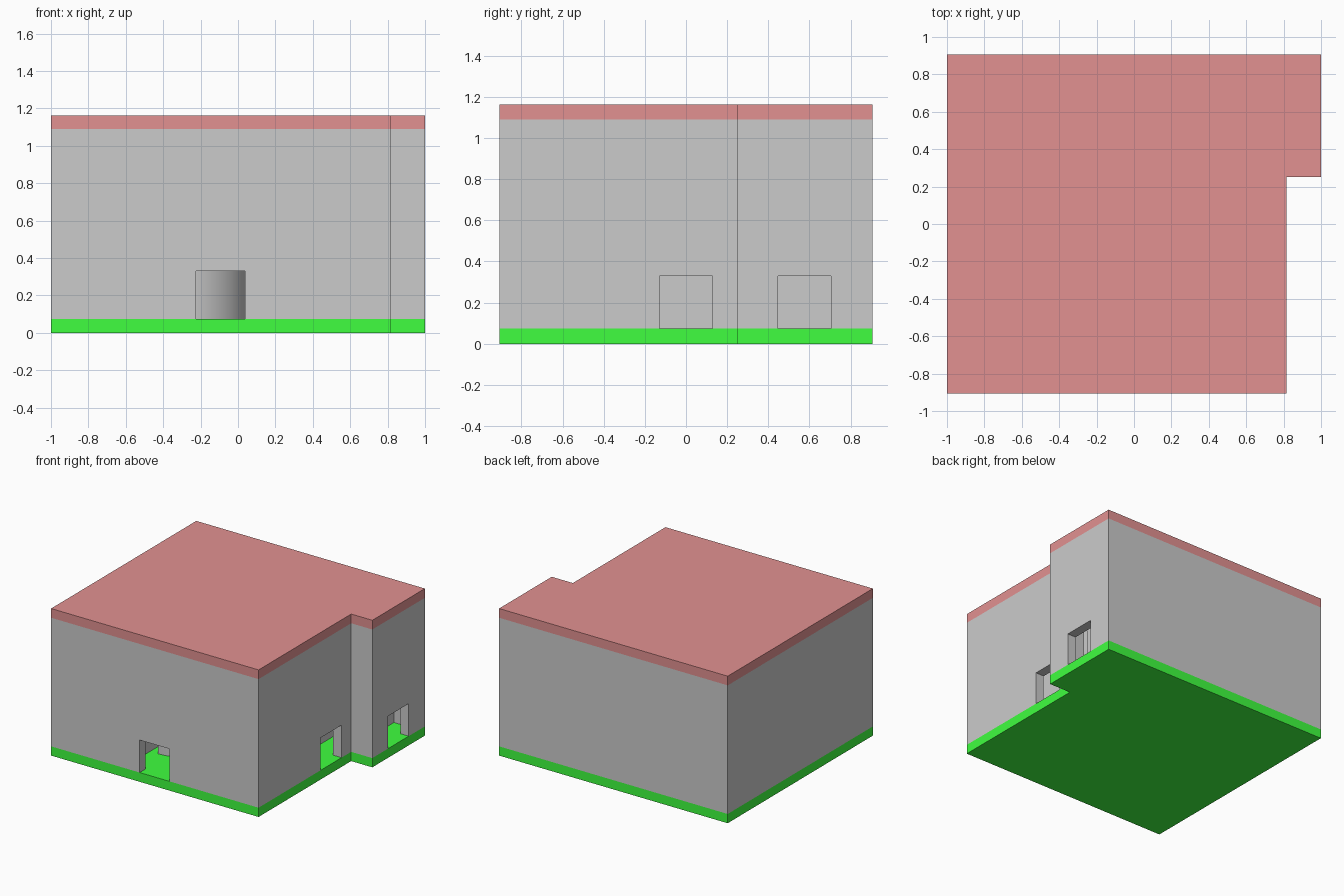
import bpy, bmesh, math

if "Cube" in bpy.data.objects:
    bpy.data.objects.remove(bpy.data.objects["Cube"])

T = 0.073               # slab and wall thickness
WALL_TOP, TOP = 1.09, 1.163
DOOR_TOP = 0.33


def material(name, rgb):
    m = bpy.data.materials.new(name)
    m.diffuse_color = (*rgb, 1)
    m.use_nodes = True
    m.node_tree.nodes["Principled BSDF"].inputs["Base Color"].default_value = m.diffuse_color
    return m


def prism(name, outline, z0, z1, mat=None):
    """Upright prism from a counter-clockwise outline."""
    bm = bmesh.new()
    face = bm.faces.new([bm.verts.new((x, y, z0)) for x, y in outline])
    top = bmesh.ops.extrude_face_region(bm, geom=[face])["geom"]
    for v in top:
        if isinstance(v, bmesh.types.BMVert):
            v.co.z = z1
    bmesh.ops.recalc_face_normals(bm, faces=bm.faces)
    mesh = bpy.data.meshes.new(name)
    bm.to_mesh(mesh)
    bm.free()
    ob = bpy.data.objects.new(name, mesh)
    bpy.context.collection.objects.link(ob)
    if mat:
        mesh.materials.append(mat)
    return ob


def rect(x0, x1, y0, y1):
    return [(x0, y0), (x1, y0), (x1, y1), (x0, y1)]


def footprint(inset=0.0):
    i = inset
    return [(-1 + i, -0.907 + i), (0.815 - i, -0.907 + i), (0.815 - i, 0.25 + i),
            (1 - i, 0.25 + i), (1 - i, 0.907 - i), (-1 + i, 0.907 - i)]


def cut(ob, cutter):
    cutter.hide_render = True
    cutter.hide_set(True)
    mod = ob.modifiers.new(cutter.name, "BOOLEAN")
    mod.operation = "DIFFERENCE"
    mod.object = cutter


# Floor, roof and hollow walls share the stepped footprint
prism("floor", footprint(), 0, T, material("green", (0.05, 1.0, 0.05)))
prism("roof", footprint(), WALL_TOP, TOP, material("red", (0.76, 0.285, 0.285)))
walls = prism("walls", footprint(), T, WALL_TOP)
cut(walls, prism("room_cutter", footprint(T), 0, 1.3))

# Doorways: one in front, two on the right
doors = {
    "front_door_cutter": rect(-0.225, 0.037, -1.0, -0.8),
    "right_door_cutter": rect(0.70, 0.87, -0.13, 0.13),
    "wing_door_cutter": rect(0.89, 1.1, 0.448, 0.705),
}
for name, outline in doors.items():
    cut(walls, prism(name, outline, 0, DOOR_TOP))

# Straight partitions seen through the doorways
partitions = {
    "front_partition": rect(-0.44, -0.37, -0.834, -0.2),
    "right_partition": rect(0.49, 0.56, -0.5, 0.4),
    "wing_partition": rect(0.71, 0.78, 0.4, 0.834),
}
for name, outline in partitions.items():
    prism(name, outline, T, WALL_TOP)

# Curved partition behind the front doorway
cx, cy, r, n = -0.30, -0.20, 0.37, 24
angles = [-math.pi / 2 * (1 - k / n) for k in range(n + 1)]
arc = [(cx + r * math.cos(a), cy + r * math.sin(a)) for a in angles]
arc += [(cx + (r - T) * math.cos(a), cy + (r - T) * math.sin(a)) for a in reversed(angles)]
curved = prism("curved_partition", arc, T, WALL_TOP)
bpy.ops.object.select_all(action="DESELECT")
curved.select_set(True)
bpy.context.view_layer.objects.active = curved
bpy.ops.object.shade_smooth_by_angle(angle=math.radians(30))
